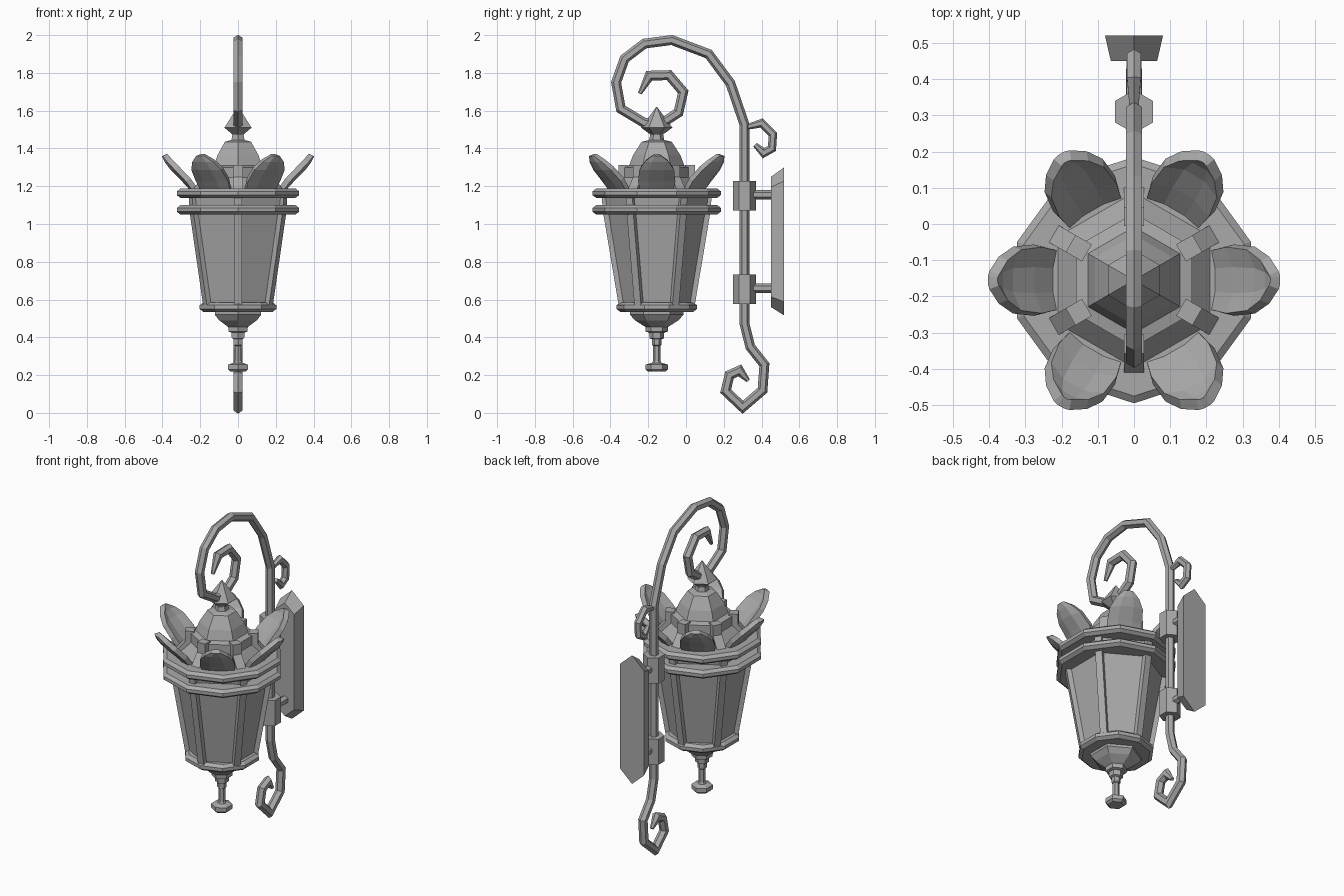
import bpy, bmesh
from math import pi, sin, cos
from mathutils import Vector, Matrix

cube = bpy.data.objects.get("Cube")
if cube:
    bpy.data.objects.remove(cube)

metal = bpy.data.materials.new("grey_metal")
metal.use_nodes = True
GREY = (0.4, 0.4, 0.4, 1)
metal.diffuse_color = GREY
metal.node_tree.nodes["Principled BSDF"].inputs["Base Color"].default_value = GREY

AXIS = Vector((0, -0.155, 0))   # lantern centre line
POST_Y = 0.31                   # wall bracket centre line


def finish(name, bm):
    bmesh.ops.recalc_face_normals(bm, faces=bm.faces)
    mesh = bpy.data.meshes.new(name)
    bm.to_mesh(mesh)
    bm.free()
    mesh.materials.append(metal)
    obj = bpy.data.objects.new(name, mesh)
    bpy.context.collection.objects.link(obj)
    return obj


def skin(bm, rings):
    """Bridge equal loops of points and cap both ends."""
    loops = [[bm.verts.new(p) for p in ring] for ring in rings]
    n = len(loops[0])
    for a, b in zip(loops, loops[1:]):
        for i in range(n):
            j = (i + 1) % n
            bm.faces.new((a[i], a[j], b[j], b[i]))
    bm.faces.new(loops[0])
    bm.faces.new(loops[-1])


def lathe(name, profile, sides=6, centre=AXIS):
    """Turn a (radius, z) profile with one corner facing the back."""
    bm = bmesh.new()
    angles = [pi / 2 + 2 * pi * i / sides for i in range(sides)]
    skin(bm, [[centre + Vector((r * cos(a), r * sin(a), z)) for a in angles]
              for r, z in profile])
    return finish(name, bm)


def scroll(name, path, radius=0.026, tip=0.4):
    """Sweep a six-sided bar along a (y, z) path; ends taper to tip."""
    pts = [Vector((0, y, z)) for y, z in path]
    rings = []
    for i, p in enumerate(pts):
        a = (p - pts[i - 1]).normalized() if i else None
        b = (pts[i + 1] - p).normalized() if i < len(pts) - 1 else None
        t = ((a or b) + (b or a)).normalized()
        normal = Vector((0, -t.z, t.y))
        mitre = 1 / max(0.7, t.dot(a or b))
        r = radius * (tip if a is None or b is None else 1)
        rings.append([p + normal * (r * mitre * cos(k * pi / 3))
                      + Vector((r * sin(k * pi / 3), 0, 0)) for k in range(6)])
    bm = bmesh.new()
    skin(bm, rings)
    return finish(name, bm)


def around(obj_maker, name, start):
    """Six copies of a part modelled along +x from the lantern axis."""
    for i in range(6):
        obj = obj_maker(f"{name}_{i + 1}")
        obj.data.transform(Matrix.Translation(AXIS)
                           @ Matrix.Rotation(start + i * pi / 3, 4, 'Z'))


# Tapered glass body, and the collar between the two big rings
lathe("glass_body", [(0.185, 0.56), (0.27, 1.08)])
lathe("collar", [(0.275, 1.08), (0.285, 1.16)])

# Ten-sided moulded rings
for name, radius, z in (("upper_ring", 0.34, 1.163), ("middle_ring", 0.34, 1.075),
                        ("lower_ring", 0.213, 0.56)):
    edge = radius - 0.02
    lathe(name, [(edge, z - 0.025), (radius, z - 0.01),
                 (radius, z + 0.01), (edge, z + 0.025)], 10)


# Corner ribs of the body
def rib(name):
    bm = bmesh.new()
    skin(bm, [[(r + d, w, z) for d, w in ((-0.035, -0.02), (0, -0.02), (0, 0.02), (-0.035, 0.02))]
              for r, z in ((0.2, 0.56), (0.287, 1.08), (0.29, 1.15))])
    return finish(name, bm)


around(rib, "body_rib", pi / 6)

# Roof skirt, dome and pointed finial
lathe("roof_skirt", [(0.25, 1.18), (0.185, 1.245), (0.185, 1.3), (0.14, 1.31)])
lathe("dome", [(0.15, 1.3), (0.125, 1.365), (0.08, 1.435), (0.04, 1.445),
               (0.035, 1.47), (0.025, 1.475)])
lathe("finial", [(0.03, 1.46), (0.035, 1.475), (0.083, 1.51), (0.002, 1.62)])


# Battens over the roof corners
def batten(name):
    bm = bmesh.new()
    skin(bm, [[(r0, -0.027, z), (r1, -0.027, z), (r1, 0.027, z), (r0, 0.027, z)]
              for r0, r1, z in ((0.18, 0.262, 1.18), (0.15, 0.202, 1.25), (0.15, 0.202, 1.313))])
    return finish(name, bm)


around(batten, "roof_batten", pi / 6)


# Cupped leaves flaring out above the upper ring
def leaf(name):
    bm = bmesh.new()
    rows = []
    for r, z, w, cup in ((0.235, 1.18, 0.085, 0.01), (0.285, 1.235, 0.095, 0.02),
                         (0.345, 1.295, 0.088, 0.022), (0.375, 1.335, 0.06, 0.014),
                         (0.39, 1.365, 0.02, 0.004)):
        rows.append([bm.verts.new((r - cup * (abs(k) > 0.5), w * k, z))
                     for k in (-1, -0.4, 0.4, 1)])
    for a, b in zip(rows, rows[1:]):
        for i in range(3):
            bm.faces.new((a[i], a[i + 1], b[i + 1], b[i]))
    obj = finish(name, bm)
    thick = obj.modifiers.new("thickness", 'SOLIDIFY')
    thick.thickness = 0.03
    thick.offset = 0
    return obj


around(leaf, "leaf", 0)

# Bottom cap and hanging drop
lathe("bottom_cap", [(0.142, 0.55), (0.142, 0.52), (0.115, 0.49), (0.06, 0.455),
                     (0.058, 0.43), (0.04, 0.425), (0.038, 0.395), (0.026, 0.39),
                     (0.026, 0.36), (0.019, 0.355), (0.019, 0.275), (0.03, 0.255)])
lathe("drop_knob", [(0.03, 0.265), (0.06, 0.255), (0.06, 0.23), (0.045, 0.218)])

# Wall bracket: one long bar scrolled at both ends, plus a small back curl
scroll("scroll_arm", [
    (-0.245, 1.69), (-0.195, 1.785), (-0.09, 1.788), (-0.015, 1.7), (-0.04, 1.59),
    (-0.125, 1.535), (-0.22, 1.535), (-0.345, 1.61), (-0.37, 1.75), (-0.325, 1.875),
    (-0.22, 1.955), (-0.075, 1.974), (0.12, 1.9), (0.235, 1.745), (POST_Y, 1.525),
    (POST_Y, 0.47), (0.34, 0.35), (0.415, 0.255), (0.405, 0.12), (0.3, 0.03),
    (0.21, 0.115), (0.23, 0.2), (0.285, 0.225), (0.33, 0.17)])
scroll("back_curl", [(0.31, 1.51), (0.4, 1.535), (0.46, 1.475), (0.455, 1.4),
                     (0.41, 1.375), (0.365, 1.42)], 0.022, 0.6)

# Clamps on the bar with stubs to the wall plate
for name, z in (("upper", 1.15), ("lower", 0.655)):
    lathe(name + "_clamp", [(0.06, z - 0.078), (0.06, z + 0.078)], 6, Vector((0, POST_Y, 0)))
    scroll(name + "_stub", [(POST_Y, z + 0.005), (0.47, z + 0.005)], 0.024, 1)

# Wall plate with pointed ends, bevelled towards the front
bm = bmesh.new()
skin(bm, [[(0, y, mid + tip), (w, y, mid + side), (w, y, mid - side),
           (0, y, mid - tip), (-w, y, mid - side), (-w, y, mid + side)]
          for y, w, mid, side, tip in ((0.45, 0.064, 0.905, 0.29, 0.345),
                                       (0.52, 0.08, 0.908, 0.32, 0.392))])
finish("wall_plate", bm)
